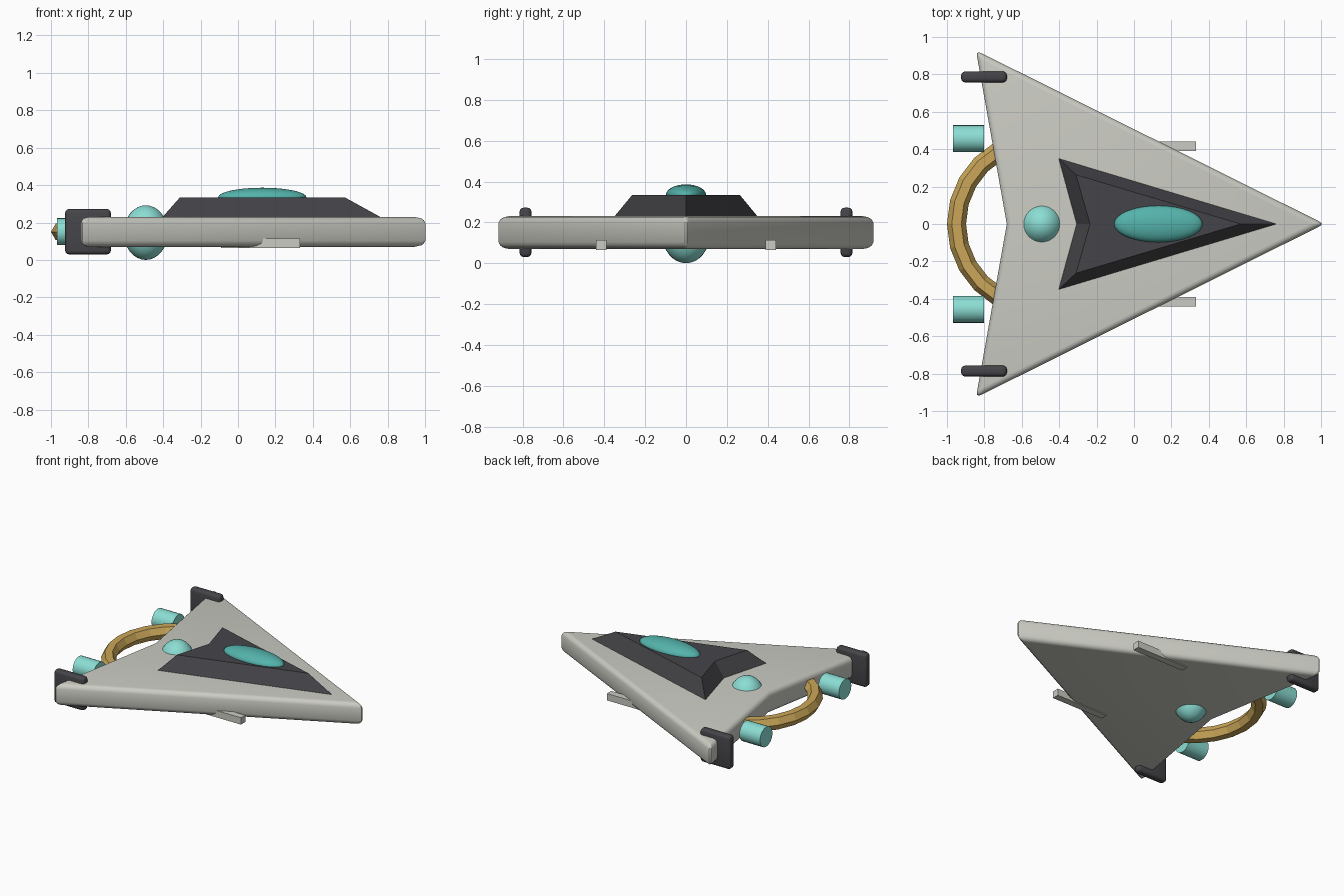
import bpy, bmesh, math

if "Cube" in bpy.data.objects:
    bpy.data.objects.remove(bpy.data.objects["Cube"])

def material(name, rgb):
    m = bpy.data.materials.new(name)
    m.diffuse_color = (*rgb, 1)
    m.use_nodes = True
    m.node_tree.nodes["Principled BSDF"].inputs["Base Color"].default_value = m.diffuse_color
    return m

HULL = material("pale grey", (0.60, 0.60, 0.55))
DARK = material("charcoal", (0.06, 0.06, 0.068))
AQUA = material("light teal", (0.26, 0.73, 0.66))
TEAL = material("deep teal", (0.09, 0.45, 0.41))
GOLD = material("gold", (0.60, 0.39, 0.10))

def finish(name, mat, bevel=0, segments=3, smooth=None):
    ob = bpy.context.object
    ob.name = name
    ob.data.materials.append(mat)
    if bevel:
        mod = ob.modifiers.new("bevel", 'BEVEL')
        mod.width, mod.segments = bevel, segments
        mod.limit_method, mod.angle_limit = 'ANGLE', math.radians(30)
        bpy.ops.object.modifier_apply(modifier=mod.name)
    if smooth:
        bpy.ops.object.shade_smooth_by_angle(angle=math.radians(smooth))
    return ob

def arrowhead(nose, tail_x, tail_y, notch):
    return [(nose, 0), (tail_x, tail_y), (notch, 0), (tail_x, -tail_y)]

def loft(low, z0, high, z1):
    """Closed solid between two outlines with matching points."""
    bm = bmesh.new()
    a = [bm.verts.new((x, y, z0)) for x, y in low]
    b = [bm.verts.new((x, y, z1)) for x, y in high]
    n = len(a)
    bm.faces.new(a[::-1])
    bm.faces.new(b)
    for i in range(n):
        j = (i + 1) % n
        bm.faces.new((a[i], a[j], b[j], b[i]))
    bmesh.ops.recalc_face_normals(bm, faces=bm.faces)
    me = bpy.data.meshes.new("loft")
    bm.to_mesh(me)
    bm.free()
    ob = bpy.data.objects.new("loft", me)
    bpy.context.collection.objects.link(ob)
    bpy.ops.object.select_all(action='DESELECT')
    ob.select_set(True)
    bpy.context.view_layer.objects.active = ob

def box(name, mat, lo, hi, bevel=0):
    bpy.ops.mesh.primitive_cube_add(
        size=1, location=[(a + b) / 2 for a, b in zip(lo, hi)])
    bpy.context.object.scale = [b - a for a, b in zip(lo, hi)]
    bpy.ops.object.transform_apply(location=False, rotation=False, scale=True)
    finish(name, mat, bevel, smooth=35 if bevel else None)

def ellipsoid(name, mat, loc, radii):
    bpy.ops.mesh.primitive_uv_sphere_add(segments=32, ring_count=16, radius=1, location=loc)
    bpy.context.object.scale = radii
    bpy.ops.object.transform_apply(location=False, rotation=False, scale=True)
    finish(name, mat, smooth=60)

# Rounded arrowhead hull
outline = arrowhead(1.018, -0.845, 0.928, -0.68)
loft(outline, 0.07, outline, 0.23)
finish("hull", HULL, bevel=0.033, smooth=40)

# Raised deck with sloping sides
loft(arrowhead(0.77, -0.407, 0.354, -0.31), 0.225,
     arrowhead(0.57, -0.31, 0.263, -0.235), 0.335)
finish("upper_deck", DARK)

# Canopy and core
ellipsoid("canopy", TEAL, (0.13, 0, 0.335), (0.236, 0.098, 0.051))
ellipsoid("core", AQUA, (-0.493, 0, 0.146), (0.118, 0.118, 0.146))

# Six-sided ring looping out of the stern
bpy.ops.mesh.primitive_torus_add(major_segments=24, minor_segments=6, major_radius=0.449,
                                 minor_radius=0.051, location=(-0.5, 0, 0.15))
finish("stern_ring", GOLD)

# Paired parts on both sides
for side, s in (("left", 1), ("right", -1)):
    bpy.ops.mesh.primitive_cylinder_add(vertices=24, radius=0.072, depth=0.167,
                                        location=(-0.885, s * 0.456, 0.151),
                                        rotation=(0, math.pi / 2, 0))
    finish("thruster_" + side, AQUA, smooth=35)
    y = s * 0.786
    box("wing_plate_" + side, DARK, (-0.924, y - 0.029, 0.03), (-0.68, y + 0.029, 0.272), 0.02)
    y = s * 0.415
    box("belly_rail_" + side, HULL, (-0.09, y - 0.025, 0.064), (0.332, y + 0.025, 0.114))
